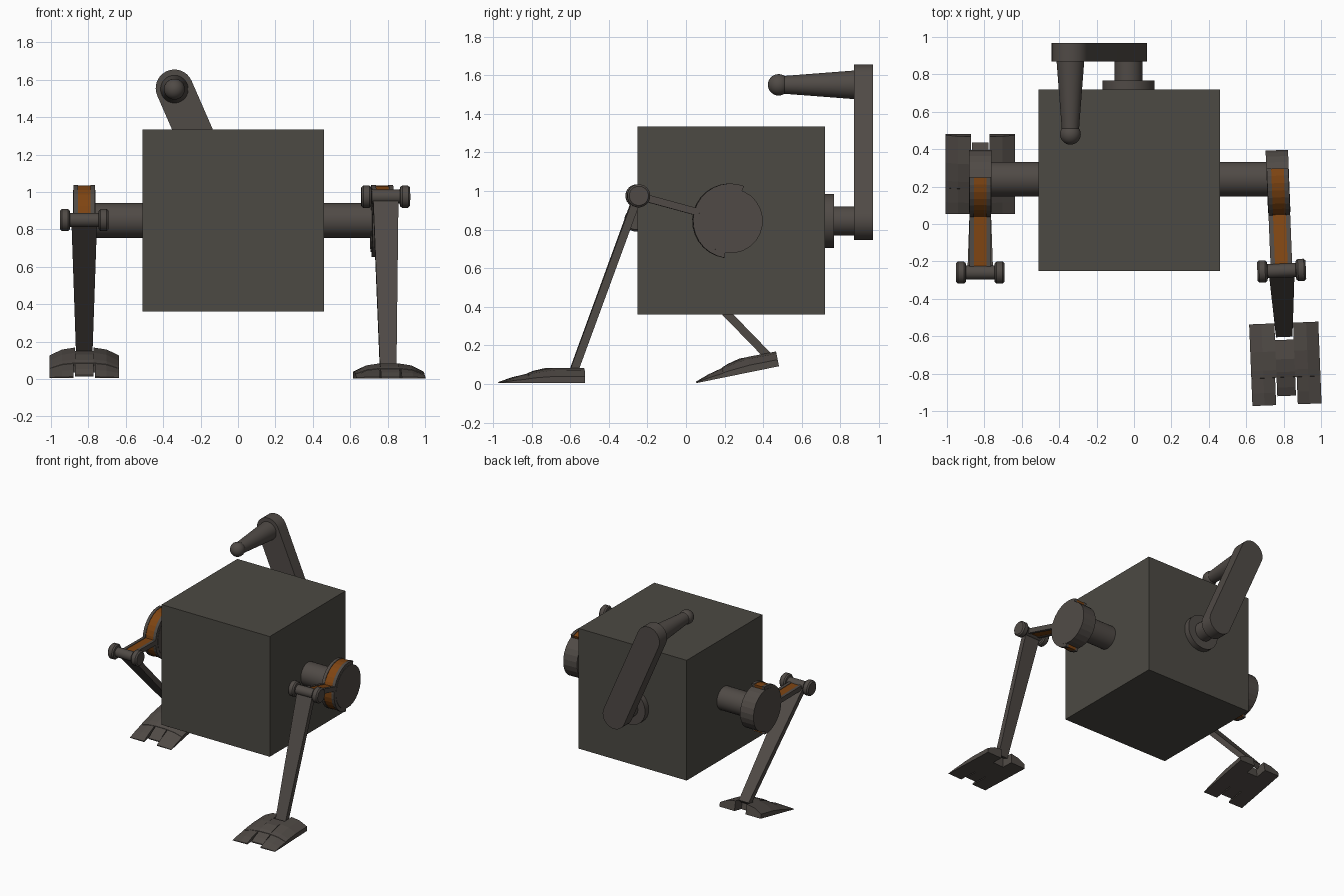
import bpy, bmesh
from math import radians, sin, cos, pi, atan2, hypot
from mathutils import Matrix, Vector

old = bpy.data.objects.get("Cube")
if old:
    bpy.data.objects.remove(old, do_unlink=True)


def material(name, rgb):
    m = bpy.data.materials.new(name)
    m.use_nodes = True
    m.diffuse_color = (*rgb, 1)
    m.node_tree.nodes["Principled BSDF"].inputs["Base Color"].default_value = (*rgb, 1)
    return m


BODY = material("dark grey body", (0.072, 0.067, 0.056))
LIMB = material("warm grey limbs", (0.080, 0.069, 0.061))
ORANGE = material("burnt orange", (0.21, 0.058, 0.006))


def finish(name, bm, mat, matrix, smooth=False):
    bmesh.ops.recalc_face_normals(bm, faces=bm.faces)
    mesh = bpy.data.meshes.new(name)
    bm.to_mesh(mesh)
    bm.free()
    mesh.transform(matrix)
    mesh.materials.append(mat)
    ob = bpy.data.objects.new(name, mesh)
    bpy.context.collection.objects.link(ob)
    if smooth:
        bpy.ops.object.select_all(action="DESELECT")
        ob.select_set(True)
        bpy.context.view_layer.objects.active = ob
        bpy.ops.object.shade_smooth_by_angle(angle=radians(35))
    return ob


def loft(name, rings, mat, matrix, smooth=False):
    """Skin a row of equal-length closed rings and cap both ends."""
    bm = bmesh.new()
    rows = [[bm.verts.new(p) for p in ring] for ring in rings]
    n = len(rows[0])
    for a, b in zip(rows, rows[1:]):
        for i in range(n):
            j = (i + 1) % n
            bm.faces.new((a[i], a[j], b[j], b[i]))
    bm.faces.new(rows[0])
    bm.faces.new(rows[-1])
    return finish(name, bm, mat, matrix, smooth)


def prism(name, profile, x0, x1, mat, matrix, smooth=False):
    """Extrude a (y, z) profile along x."""
    return loft(name, [[(x, y, z) for y, z in profile] for x in (x0, x1)], mat, matrix, smooth)


def lathe(name, profile, mat, matrix, sides=32, smooth=True):
    """Turn a list of (x, radius) about the local x axis."""
    turns = [2 * pi * (k + 0.5) / sides for k in range(sides)]
    rings = [[(x, r * cos(t), r * sin(t)) for t in turns] for x, r in profile]
    return loft(name, rings, mat, matrix, smooth)


def arc(r, a0, a1, n):
    angles = [radians(a0 + (a1 - a0) * k / n) for k in range(n + 1)]
    return [(r * cos(a), r * sin(a)) for a in angles]


def rect(y0, y1, half):
    return [(y0, -half), (y1, -half), (y1, half), (y0, half)]


# Box body
prism("box_body", [(-0.25, 0.36), (0.72, 0.36), (0.72, 1.335), (-0.25, 1.335)],
      -0.51, 0.46, BODY, Matrix())

# Axle through the box
lathe("hip_axle", [(-0.80, 0.093), (0.75, 0.093)], LIMB, Matrix.Translation((0, 0.24, 0.848)))


def foot(side, matrix):
    """Three-toed foot; heel at y = 0, toes towards -y, notch for the shin at the heel."""
    height = [(0, 0.078), (0.15, 0.080), (0.25, 0.064), (0.29, 0.053),
              (0.291, 0.050), (0.37, 0.031), (0.437, 0.008)]

    def strip(name, columns, start, end, gap):
        rings = []
        for d, h in height:
            y = start + (end - start) * d / 0.437
            cols = list(columns)
            if d > 0.29:
                cols[0] = (cols[0][0] + gap, cols[0][1])
            top = [(x, -y, h * k) for x, k in cols]
            rings.append([(top[0][0], -y, 0)] + top + [(top[-1][0], -y, 0)])
        loft(name, rings, LIMB, matrix)

    arch = [(0.05, 1.0), (0.12, 0.86), (0.185, 0.45)]
    strip(side + "_outer_toe", arch, 0, 0.437, 0.008)
    strip(side + "_inner_toe", [(-x, k) for x, k in arch], 0, 0.437, -0.008)
    strip(side + "_middle_toe", [(-0.05, 1.0), (0.05, 1.0)], 0.09, 0.39, 0)


def leg(side, hip_x, yaw, knee, ankle, heel, tilt):
    hip = Vector((hip_x, 0.228, 0.845))
    base = Matrix.Translation(hip) @ Matrix.Rotation(yaw, 4, "Z")
    ky, kz = knee[0] - hip.y, knee[1] - hip.z
    ay, az = ankle[0] - hip.y, ankle[1] - hip.z
    reach = hypot(ky, kz)
    thigh = base @ Matrix.Rotation(atan2(kz, ky) - pi, 4, "X")

    # Hip disc
    lathe(side + "_hip_disc", [(-0.06, 0.168), (0.06, 0.168)], LIMB, thigh, 24, False)

    # Clamp band and thigh: orange web between two grey rails
    for part, x0, x1, lip, half, mat in (("inner_rail", -0.058, -0.034, 0.194, 0.019, LIMB),
                                         ("orange_web", -0.034, 0.034, 0.190, 0.015, ORANGE),
                                         ("outer_rail", 0.034, 0.058, 0.194, 0.019, LIMB)):
        band = arc(lip, 84, 276, 16) + arc(0.16, 276, 84, 16)
        prism(f"{side}_clamp_{part}", band, x0, x1, mat, thigh)
        prism(f"{side}_thigh_{part}", rect(-reach + 0.02, -0.165, half), x0, x1, mat, thigh)

    # Knee pin with capped ends
    end = [(0.075, 0.038), (0.078, 0.052), (0.088, 0.06), (0.120, 0.06), (0.130, 0.05)]
    pin = [(-x, r) for x, r in reversed(end)] + end
    lathe(side + "_knee_pin", pin, LIMB, base @ Matrix.Translation((0, ky, kz)), 20)

    # Tapered shin
    length = hypot(ay - ky, az - kz)
    shin = (base @ Matrix.Translation((0, ky, kz))
            @ Matrix.Rotation(atan2(az - kz, ay - ky), 4, "X"))
    rings = [[(x, y, z) for x, z in rect(-w, w, 0.021)]
             for y, w in ((-0.03, 0.069), (length, 0.044))]
    loft(side + "_shin", rings, LIMB, shin)

    # Foot
    foot(side, base @ Matrix.Translation((0, heel[0] - hip.y, heel[1] - hip.z))
         @ Matrix.Rotation(tilt, 4, "X"))


leg("left", 0.77, radians(2.3), (-0.25, 0.975), (-0.585, 0.06), (-0.53, 0.004), 0)
leg("right", -0.822, 0, (-0.26, 0.85), (0.42, 0.15), (0.482, 0.092), radians(11.5))

# Winding crank on the back; local x runs along world y
turn = Matrix.Rotation(pi / 2, 4, "Z")
hub = Matrix.Translation((-0.03, 0, 0.845)) @ turn
grip = Matrix.Translation((-0.34, 0, 1.55)) @ turn
lathe("crank_flange", [(0.70, 0.14), (0.767, 0.14)], LIMB, hub)
lathe("crank_shaft", [(0.75, 0.075), (0.88, 0.075)], LIMB, hub)

lean = hub @ Matrix.Rotation(atan2(-0.31, 0.71), 4, "X").inverted()
span = hypot(0.31, 0.71)
outline = [(y, z + span) for y, z in arc(0.1, 0, 180, 16)] + arc(0.1, 180, 360, 16)
lean = hub @ Matrix.Rotation(-atan2(0.31, 0.71), 4, "X")
prism("crank_arm", outline, 0.87, 0.968, LIMB, lean, True)

lathe("crank_handle", [(0.49, 0.045), (0.88, 0.075)], LIMB, grip)
ball = [(0.48 - 0.056 * cos(pi * k / 14), max(0.056 * sin(pi * k / 14), 0.001))
        for k in range(15)]
lathe("crank_knob", ball, LIMB, grip, 24)
